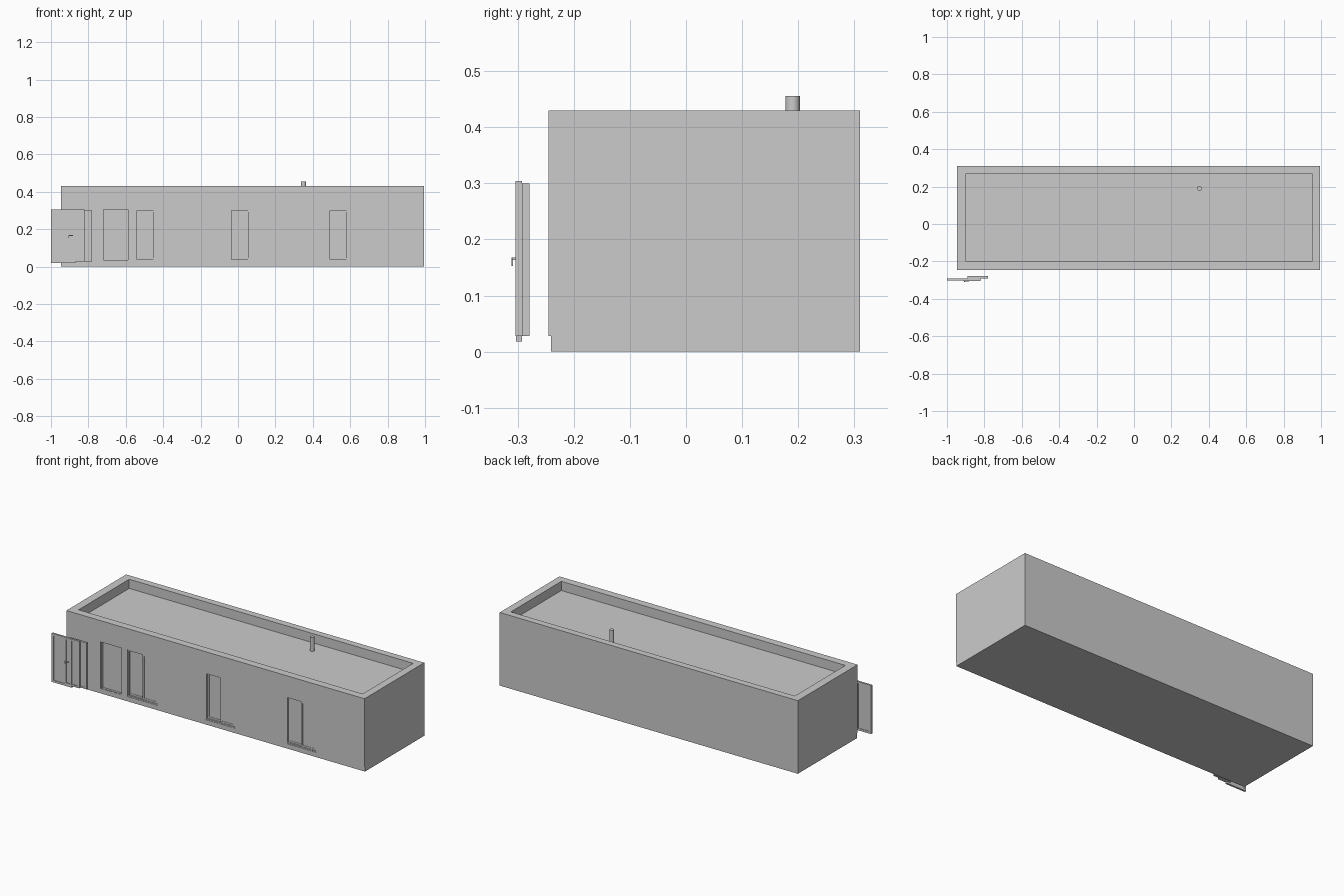
import bpy, bmesh
from mathutils import Matrix, Vector

if "Cube" in bpy.data.objects:
    bpy.data.objects.remove(bpy.data.objects["Cube"])


def add_box(bm, x0, x1, y0, y1, z0, z1):
    size = Vector((x1 - x0, y1 - y0, z1 - z0))
    mid = Vector((x0 + x1, y0 + y1, z0 + z1)) / 2
    bmesh.ops.create_cube(bm, size=1, matrix=Matrix.Translation(mid) @ Matrix.Diagonal(size.to_4d()))


def boxes(name, *items):
    """One object made of boxes (x0, x1, y0, y1, z0, z1)."""
    bm = bmesh.new()
    for b in items:
        add_box(bm, *b)
    me = bpy.data.meshes.new(name)
    bm.to_mesh(me)
    bm.free()
    ob = bpy.data.objects.new(name, me)
    bpy.context.collection.objects.link(ob)
    return ob


def frame(x0, x1, z0, z1, y0, y1, w):
    """Four bars around a rectangle."""
    return [(x0, x0 + w, y0, y1, z0, z1), (x1 - w, x1, y0, y1, z0, z1),
            (x0 + w, x1 - w, y0, y1, z0, z0 + w), (x0 + w, x1 - w, y0, y1, z1 - w, z1)]


FRONT = -0.245
Z0, Z1 = 0.03, 0.308
windows = [(-0.547, -0.347), (-0.041, 0.159), (0.484, 0.684)]
doorway = (-0.722, -0.584)

# Main volume with recessed roof and shallow front openings
boxes("floor_slab", (-0.945, 0.995, -0.241, 0.31, 0, 0.028))
walls = boxes("walls", (-0.945, 0.995, FRONT, 0.31, 0.028, 0.43))
openings = [(a, b, FRONT - 0.02, FRONT + 0.022, Z0, Z1) for a, b in windows + [doorway]]
cutter = boxes("opening_cutter", (-0.897, 0.951, -0.2, 0.27, 0.376, 0.5), *openings)
cutter.hide_render = True
cutter.hide_viewport = True
cut = walls.modifiers.new("openings", 'BOOLEAN')
cut.object = cutter
cut.solver = 'EXACT'

# Sliding windows: outer frame, front and rear leaves, glass, sill track
for i, (a, b) in enumerate(windows, 1):
    m = (a + b) / 2
    boxes(f"window_frame_{i}", *frame(a, b, Z0, Z1, FRONT + 0.002, FRONT + 0.022, 0.007))
    for side, l, r, y in (("left", a + 0.007, m + 0.005, FRONT + 0.012),
                          ("right", m - 0.005, b - 0.007, FRONT + 0.005)):
        bars = frame(l, r, Z0 + 0.007, Z1 - 0.007, y, y + 0.006, 0.010)
        glass = (l + 0.010, r - 0.010, y + 0.002, y + 0.004, Z0 + 0.017, Z1 - 0.017)
        boxes(f"window_{side}_leaf_{i}", *bars, glass)

# Entrance doorway lining
a, b = doorway
boxes("doorway_frame", *frame(a, b, Z0, Z1, FRONT + 0.001, FRONT + 0.022, 0.004))
boxes("doorway_panel", (a + 0.004, b - 0.004, FRONT + 0.014, FRONT + 0.02, Z0 + 0.004, Z1 - 0.004))

# Detached door set standing in front of the left corner
boxes("door_leaf", *frame(-1.0, -0.87, 0.018, 0.304, -0.303, -0.292, 0.012),
      (-0.99, -0.88, -0.3, -0.295, 0.028, 0.294))
boxes("door_side_frame", *frame(-0.89, -0.78, 0.028, 0.30, -0.292, -0.279, 0.010),
      (-0.882, -0.788, -0.289, -0.283, 0.036, 0.292))
boxes("door_side_leaf", *frame(-0.915, -0.82, 0.028, 0.304, -0.304, -0.292, 0.010),
      (-0.907, -0.828, -0.299, -0.294, 0.036, 0.296))
boxes("door_handle", (-0.910, -0.904, -0.311, -0.302, 0.163, 0.168),
      (-0.910, -0.883, -0.311, -0.308, 0.163, 0.168),
      (-0.910, -0.904, -0.311, -0.308, 0.153, 0.164))

# Roof vent pipe
bpy.ops.mesh.primitive_cylinder_add(vertices=24, radius=0.013, depth=0.08, location=(0.35, 0.19, 0.416))
bpy.context.object.name = "vent_pipe"
bpy.ops.object.shade_smooth_by_angle()
